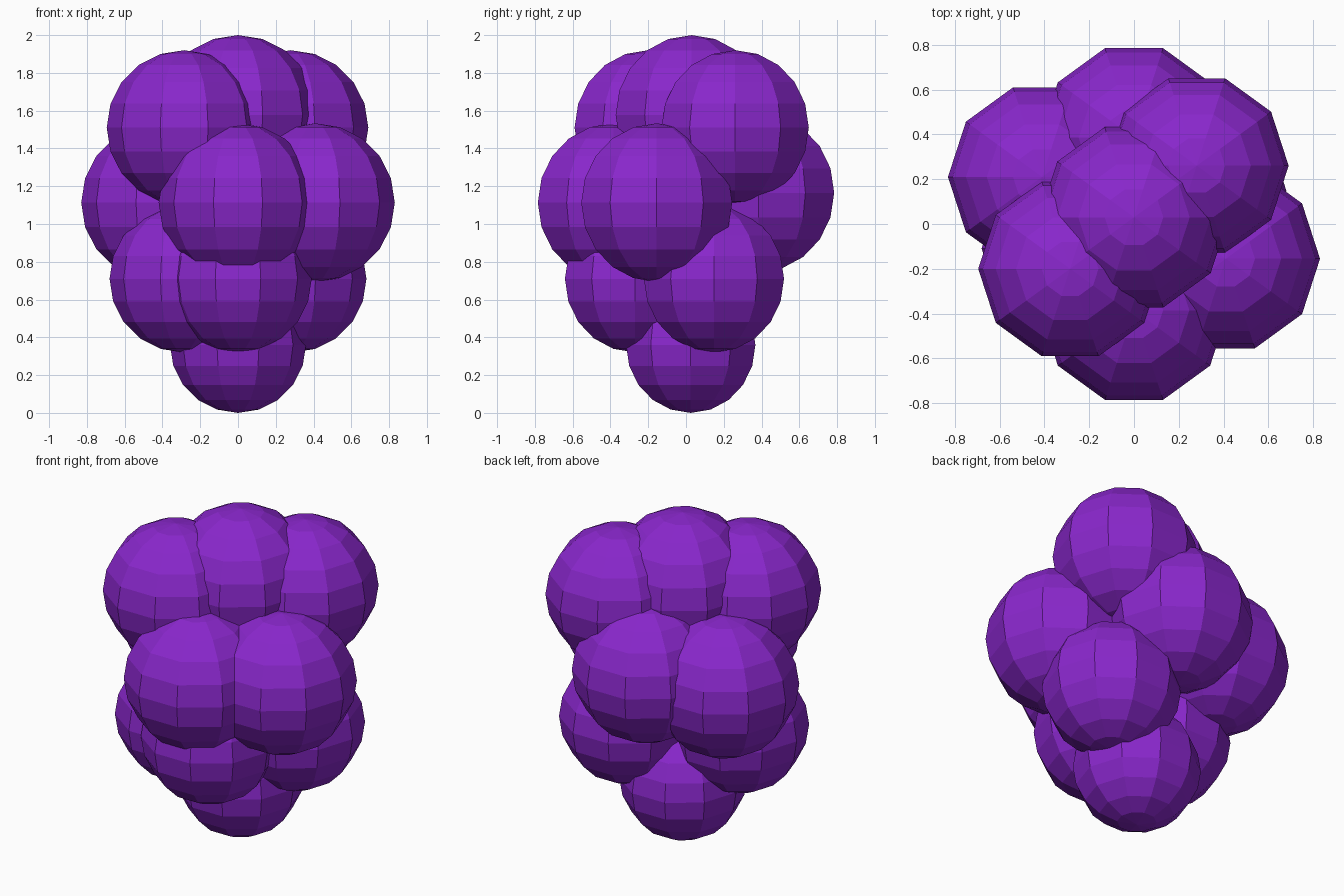
import bpy, bmesh
from math import pi
from mathutils import Matrix

if "Cube" in bpy.data.objects:
    bpy.data.objects.remove(bpy.data.objects["Cube"])

skin = bpy.data.materials.new("purple_skin")
skin.diffuse_color = (0.25, 0.02, 0.6, 1)
skin.use_nodes = True
skin.node_tree.nodes["Principled BSDF"].inputs["Base Color"].default_value = skin.diffuse_color


def berry(name, x, y, z, r):
    """Flat-shaded ten-sided ball with a corner pointing along +x and -x."""
    bm = bmesh.new()
    bmesh.ops.create_uvsphere(bm, u_segments=10, v_segments=10, radius=r)
    widest = max(bm.verts, key=lambda v: v.co.x)
    if widest.co.x < r * 0.99:
        bmesh.ops.rotate(bm, verts=bm.verts, matrix=Matrix.Rotation(pi / 2, 3, 'Z'))
    mesh = bpy.data.meshes.new(name)
    bm.to_mesh(mesh)
    bm.free()
    mesh.materials.append(skin)
    ob = bpy.data.objects.new(name, mesh)
    ob.location = (x, y, z)
    bpy.context.collection.objects.link(ob)


# Layers of the bunch: height, berry radius, berry positions
layers = {
    "bottom": (0.36, 0.36, [(0, 0.025)]),
    "lower": (0.71, 0.39, [(0, -0.27), (0.29, 0.148), (-0.29, -0.11)]),
    "middle": (1.113, 0.42, [(0, -0.385), (0.41, -0.155), (-0.41, 0.21)]),
    "upper": (1.51, 0.41, [(-0.285, -0.2), (0.28, 0.26)]),
    "top": (1.577, 0.423, [(0, 0.03)]),
}
for layer, (z, r, spots) in layers.items():
    for i, (x, y) in enumerate(spots, 1):
        berry(f"{layer}_berry_{i}", x, y, z, r)

# Back berry of the middle layer sits a little higher
berry("middle_berry_back", 0, 0.385, 1.165, 0.42)
